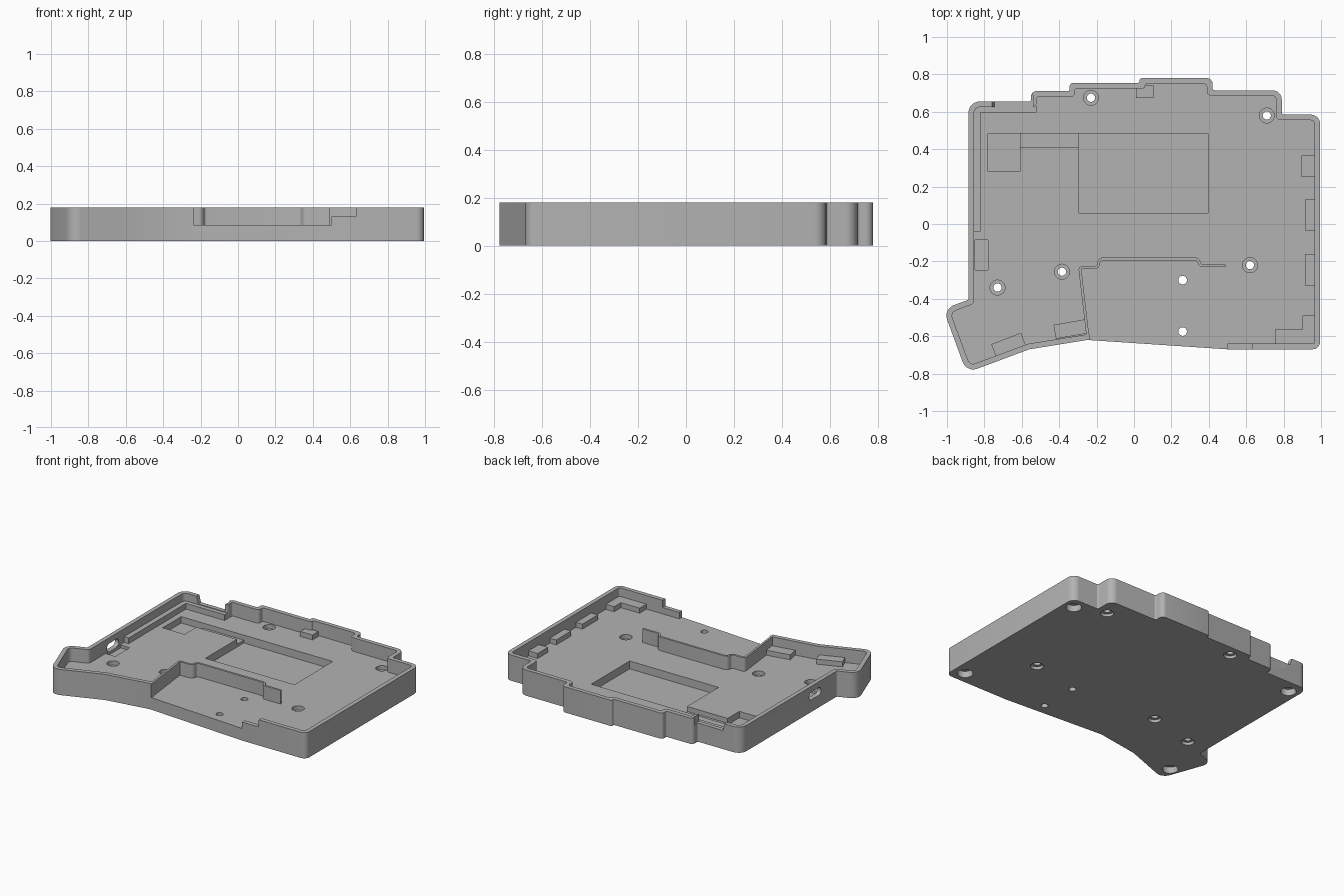
import bpy, bmesh, math
from mathutils import Vector, Matrix

if "Cube" in bpy.data.objects:
    bpy.data.objects.remove(bpy.data.objects["Cube"])

TOP, FLOOR, WALL = 0.18, 0.085, 0.03

grey = bpy.data.materials.new("plain grey")
grey.use_nodes = True
grey.diffuse_color = (0.45, 0.45, 0.45, 1)
grey.node_tree.nodes["Principled BSDF"].inputs["Base Color"].default_value = (0.45, 0.45, 0.45, 1)


def fillet(corners, closed=True, steps=6):
    """Round a path given as (x, y, radius) corners."""
    out, n = [], len(corners)
    for i, (x, y, r) in enumerate(corners):
        p = Vector((x, y))
        if not closed and i in (0, n - 1):
            out.append(p)
            continue
        a = Vector(corners[i - 1][:2]) - p
        b = Vector(corners[(i + 1) % n][:2]) - p
        reach = 0.48 * min(a.length, b.length)
        a.normalize()
        b.normalize()
        turn = math.pi - a.angle(b)
        if r <= 0 or turn < 0.12:
            out.append(p)
            continue
        t = min(r * math.tan(turn / 2), reach)
        r = t / math.tan(turn / 2)
        centre = p + (a + b).normalized() * r / math.cos(turn / 2)
        sign = 1 if a.y * b.x - a.x * b.y > 0 else -1
        arm = p + a * t - centre
        for k in range(steps + 1):
            out.append(centre + Matrix.Rotation(sign * turn * k / steps, 2) @ arm)
    return out


def offset(points, d, closed=True):
    """Shift a path sideways (to its right) by d with mitred corners."""
    out, n = [], len(points)
    for i, p in enumerate(points):
        before = p - points[i - 1] if closed or i else points[1] - p
        after = points[(i + 1) % n] - p if closed or i < n - 1 else before
        before, after = before.normalized(), after.normalized()
        n1, n2 = Vector((before.y, -before.x)), Vector((after.y, -after.x))
        out.append(p + (n1 + n2) * d / (1 + n1.dot(n2)))
    return out


def prism(name, points, z0, z1, matrix=None):
    bm = bmesh.new()
    face = bm.faces.new([bm.verts.new((p[0], p[1], z0)) for p in points])
    top = bmesh.ops.extrude_face_region(bm, geom=[face])["geom"]
    bmesh.ops.translate(bm, vec=(0, 0, z1 - z0),
                        verts=[v for v in top if isinstance(v, bmesh.types.BMVert)])
    bmesh.ops.recalc_face_normals(bm, faces=bm.faces)
    if matrix:
        bm.transform(matrix)
    mesh = bpy.data.meshes.new(name)
    bm.to_mesh(mesh)
    bm.free()
    mesh.materials.append(grey)
    ob = bpy.data.objects.new(name, mesh)
    bpy.context.collection.objects.link(ob)
    return ob


def rect(x0, x1, y0, y1):
    return [(x0, y0), (x1, y0), (x1, y1), (x0, y1)]


def disc(x, y, r, n=28):
    return [(x + r * math.cos(math.tau * k / n), y + r * math.sin(math.tau * k / n)) for k in range(n)]


def carve(points, z0, z1, matrix=None):
    """Cut a prism out of the tray."""
    cutter = prism("cutter", points, z0, z1, matrix)
    cutter.hide_render = True
    mod = tray.modifiers.new("cut", 'BOOLEAN')
    mod.operation, mod.solver, mod.object = 'DIFFERENCE', 'EXACT', cutter
    bpy.context.view_layer.objects.active = tray
    bpy.ops.object.modifier_apply(modifier=mod.name)
    bpy.data.objects.remove(cutter)


# Tray outline, clockwise from the back corner
outline = [
    (-.885, .655, .06), (-.55, .655, .01), (-.55, .71, .04), (-.345, .71, .01),
    (-.345, .755, .04), (.03, .755, .01), (.03, .78, .04), (.42, .78, .05),
    (.42, .715, .01), (.79, .715, .05), (.79, .585, .01), (.995, .585, .05),
    (.995, -.67, .04), (.5, -.67, 0), (-.25, -.62, 0), (-.56, -.67, 0),
    (-.895, -.795, .06), (-1.02, -.455, .06), (-.885, -.405, .01)]
tray = prism("tray", fillet(outline), 0, TOP)

# Cavity inside the rim: convex corners tighten, concave corners widen
inner = offset([Vector(c[:2]) for c in outline], WALL)
cavity = [(p.x, p.y, c[2] - WALL if c[2] > .03 else c[2] + .015) for p, c in zip(inner, outline)]
carve(fillet(cavity), FLOOR, 0.3)

# Open front, low front step and notch in the back rim
carve(rect(-.238, .5, -.75, -.58), FLOOR, 0.3)
carve(rect(.49, .63, -.75, -.63), 0.13, 0.3)
notch = [(-.765, .2), (-.745, .13), (-.54, .13), (-.54, .2)]
carve(notch, -.69, -.6, Matrix(((1, 0, 0, 0), (0, 0, -1, 0), (0, 1, 0, 0), (0, 0, 0, 1))))

# Battery pocket, cable channel, switch pocket and jack recess
carve(rect(-.295, .395, .06, .485), 0.03, 0.2)
carve(rect(-.62, -.29, .41, .485), 0.05, 0.2)
carve(rect(-.78, -.61, .28, .485), 0.04, 0.2)
carve(rect(-.85, -.78, -.245, -.085), 0.065, 0.2)

# Rounded slot through the side wall
slot = fillet([(-.23, .085, .025), (-.1, .085, .025), (-.1, .14, .025), (-.23, .14, .025)])
carve(slot, -.95, -.8, Matrix(((0, 0, 1, 0), (1, 0, 0, 0), (0, 1, 0, 0), (0, 0, 0, 1))))

# Screw holes with counterbores above and below, plain holes, foot recesses
for x, y in [(-.23, .675), (.71, .58), (-.385, -.255), (-.73, -.34), (.62, -.22)]:
    carve(disc(x, y, .022), -.1, 0.3)
    carve(disc(x, y, .04), 0.055, 0.12)
    carve(disc(x, y, .042), -.1, 0.02)
for x, y in [(.26, -.3), (.26, -.575)]:
    carve(disc(x, y, .023), -.1, 0.3)
for x, y in [(.92, .5), (.91, -.585), (-.81, .56), (-.87, -.68)]:
    carve(disc(x, y, .05), -.1, 0.045)

# Thin wall winding across the floor
path = fillet([(-.247, -.6, 0), (-.29, -.233, .012), (-.19, -.233, .03), (-.187, -.187, .02),
               (.34, -.187, .02), (.355, -.223, .02), (.49, -.223, 0)], closed=False, steps=4)
strip = offset(path, .0075, False) + offset(path, -.0075, False)[::-1]
parts = [tray, prism("inner_wall", strip, FLOOR - .01, TOP)]

# Ledge along the side and back rim
ledge = [(-.86, -.04), (-.82, -.04), (-.82, .595), (-.52, .595), (-.52, .63), (-.86, .63)]
parts.append(prism("rim_ledge", ledge, FLOOR - .01, 0.125))

# Support blocks against the rim
blocks = {"side_block_back": (.895, .97, .25, .365), "side_block_middle": (.915, .97, -.035, .13),
          "side_block_front": (.915, .97, -.33, -.16), "back_block": (.01, .105, .675, .74)}
for name, bounds in blocks.items():
    parts.append(prism(name, rect(*bounds), FLOOR - .01, 0.12))
corner = [(.755, -.65), (.97, -.65), (.97, -.49), (.9, -.49), (.9, -.565), (.755, -.565)]
parts.append(prism("corner_block", corner, FLOOR - .01, 0.12))
for name, x, y, angle in [("thumb_block_outer", -.67, -.648, 21), ("thumb_block_inner", -.34, -.562, 10)]:
    turn = Matrix.Translation((x, y, 0)) @ Matrix.Rotation(math.radians(angle), 4, 'Z')
    parts.append(prism(name, rect(-.085, .085, -.038, .038), FLOOR - .01, 0.12, turn))

# Smooth the rounded corners, keep the edges sharp
for ob in bpy.context.selected_objects:
    ob.select_set(False)
for ob in parts:
    ob.select_set(True)
bpy.context.view_layer.objects.active = tray
bpy.ops.object.shade_smooth_by_angle(angle=math.radians(30))
